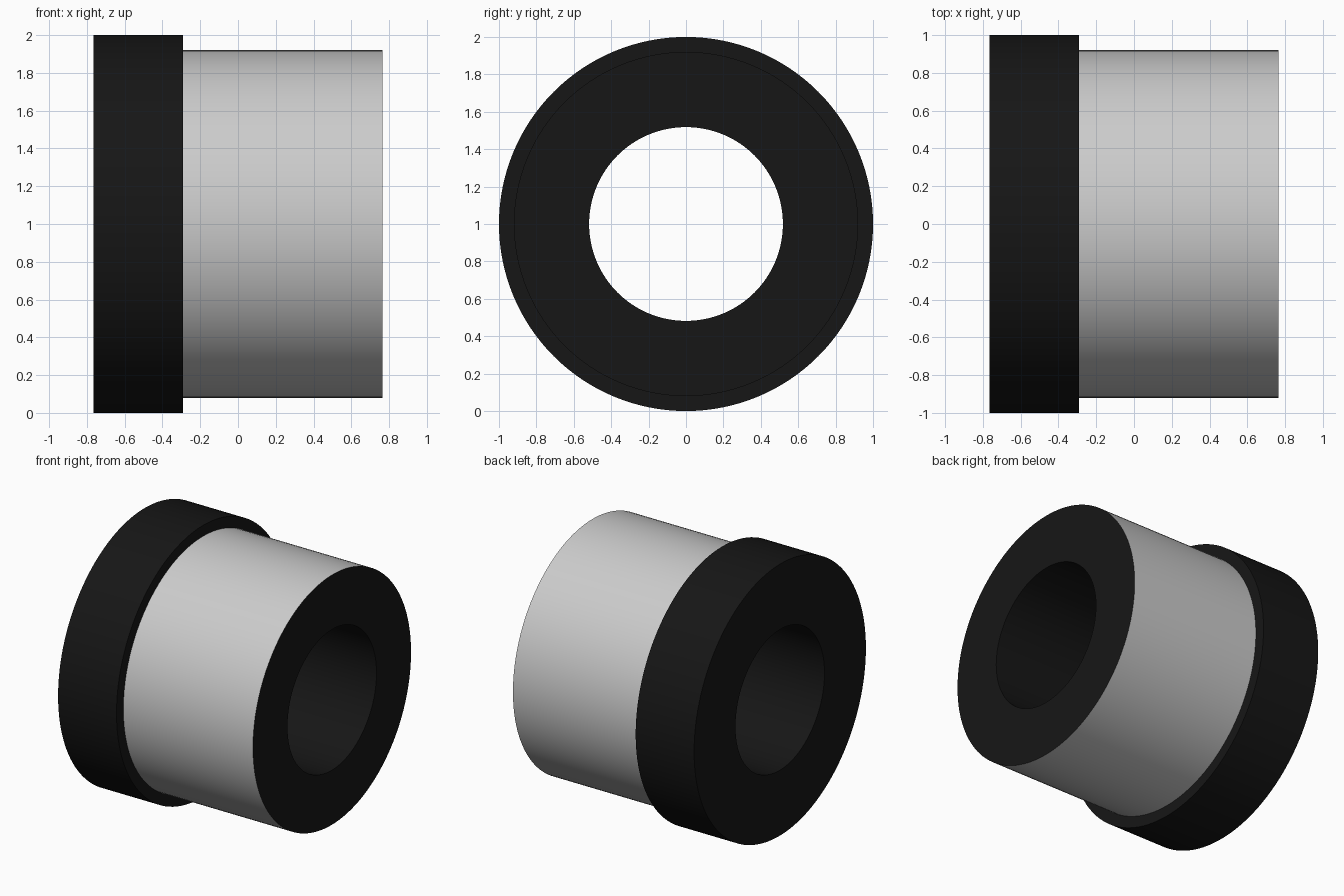
import bpy
import math

if "Cube" in bpy.data.objects:
    bpy.data.objects.remove(bpy.data.objects["Cube"])

SEGMENTS = 128
HALF = 0.766      # half length along x
STEP = -0.29      # inner face of the flange
R_FLANGE, R_SLEEVE, R_BORE = 1.0, 0.92, 0.518


def lathe(name, profile, colour=None):
    """Revolve (x, radius) points around the x axis, centred at z = 1."""
    n = len(profile)
    verts, faces = [], []
    for s in range(SEGMENTS):
        a = 2 * math.pi * s / SEGMENTS
        t = (s + 1) % SEGMENTS
        verts += [(x, r * math.cos(a), r * math.sin(a)) for x, r in profile]
        faces += [(s * n + i, s * n + i + 1, t * n + i + 1, t * n + i)
                  for i in range(n - 1)]
    mesh = bpy.data.meshes.new(name)
    mesh.from_pydata(verts, [], faces)
    obj = bpy.data.objects.new(name, mesh)
    obj.location.z = 1.0
    bpy.context.collection.objects.link(obj)
    if colour:
        mat = bpy.data.materials.new(name + "_material")
        mat.diffuse_color = colour
        mat.use_nodes = True
        mat.node_tree.nodes["Principled BSDF"].inputs["Base Color"].default_value = mat.diffuse_color
        mesh.materials.append(mat)
    bpy.ops.object.select_all(action='DESELECT')
    obj.select_set(True)
    bpy.context.view_layer.objects.active = obj
    bpy.ops.object.shade_smooth_by_angle(angle=math.radians(30))
    return obj


# Black bush body: flange, back face, bore and front face
lathe("rubber_bush", [(STEP, R_SLEEVE), (STEP, R_FLANGE), (-HALF, R_FLANGE),
                      (-HALF, R_BORE), (HALF, R_BORE), (HALF, R_SLEEVE)],
      (0.008, 0.008, 0.008, 1))

# Grey outer skin that closes the body between flange and front face
lathe("metal_sleeve", [(HALF, R_SLEEVE), (STEP, R_SLEEVE)])
